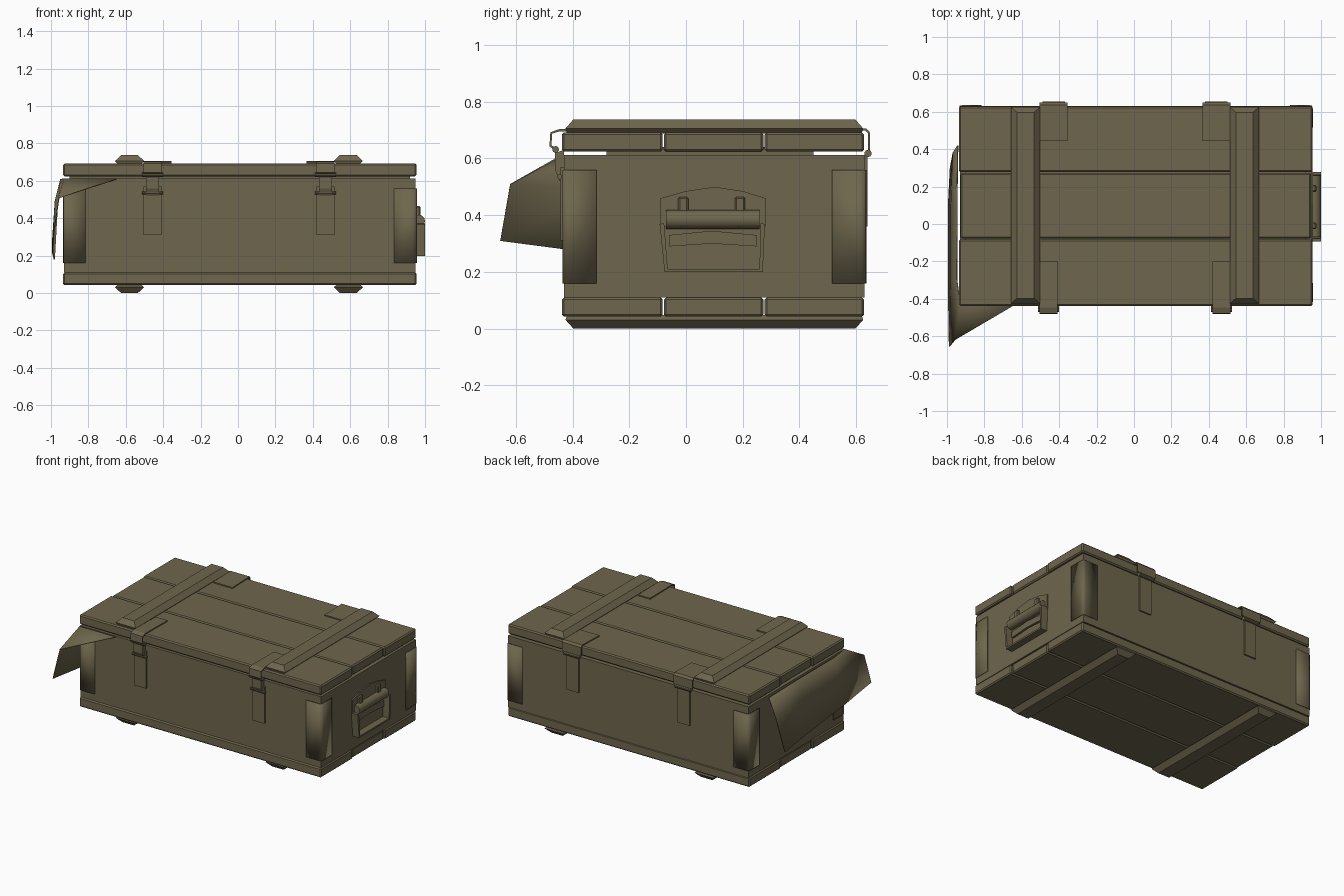
import bpy
import bmesh
from mathutils import Vector

if "Cube" in bpy.data.objects:
    bpy.data.objects.remove(bpy.data.objects["Cube"], do_unlink=True)

OLIVE = (0.156, 0.133, 0.074, 1.0)
paint = bpy.data.materials.new("olive_paint")
paint.use_nodes = True
paint.diffuse_color = OLIVE
paint.node_tree.nodes["Principled BSDF"].inputs["Base Color"].default_value = OLIVE

LEFT, RIGHT, FRONT, BACK = -0.93, 0.95, -0.43, 0.63
BODY_LOW, BODY_HIGH = 0.11, 0.612


def finish(name, bm, smooth=False):
    bmesh.ops.recalc_face_normals(bm, faces=bm.faces)
    mesh = bpy.data.meshes.new(name)
    bm.to_mesh(mesh)
    bm.free()
    mesh.materials.append(paint)
    obj = bpy.data.objects.new(name, mesh)
    bpy.context.collection.objects.link(obj)
    if smooth:
        bpy.ops.object.select_all(action="DESELECT")
        obj.select_set(True)
        bpy.context.view_layer.objects.active = obj
        bpy.ops.object.shade_smooth_by_angle(angle=0.6)
    return obj


def place(axis, p, depth):
    u, v = p
    return {"x": (depth, u, v), "y": (u, depth, v), "z": (u, v, depth)}[axis]


def box(name, xs, ys, zs, bevel=0.0):
    """Block between pairs of limits, with optional chamfered edges."""
    bm = bmesh.new()
    bmesh.ops.create_cube(bm, size=1)
    for v in bm.verts:
        v.co = Vector([sum(r) / 2 + c * (r[1] - r[0]) for c, r in zip(v.co, (xs, ys, zs))])
    if bevel:
        bmesh.ops.bevel(bm, geom=bm.edges[:], offset=bevel, segments=1, affect="EDGES")
    return finish(name, bm)


def prism(name, points, axis, start, end):
    """Closed outline extruded along an axis."""
    bm = bmesh.new()
    a = [bm.verts.new(place(axis, p, start)) for p in points]
    b = [bm.verts.new(place(axis, p, end)) for p in points]
    bm.faces.new(a)
    bm.faces.new(b[::-1])
    for i in range(len(a)):
        j = (i + 1) % len(a)
        bm.faces.new((a[i], a[j], b[j], b[i]))
    return finish(name, bm)


def ribbon(name, path, axis, start, end, thickness, smooth=False):
    """Bent sheet-metal strip following an open path."""
    bm = bmesh.new()
    a = [bm.verts.new(place(axis, p, start)) for p in path]
    b = [bm.verts.new(place(axis, p, end)) for p in path]
    for i in range(len(a) - 1):
        bm.faces.new((a[i], a[i + 1], b[i + 1], b[i]))
    obj = finish(name, bm, smooth)
    solid = obj.modifiers.new("thickness", "SOLIDIFY")
    solid.thickness = thickness
    solid.offset = 0
    return obj


def rod(name, start, end, radius, sides=10):
    start, end = Vector(start), Vector(end)
    bm = bmesh.new()
    bmesh.ops.create_cone(bm, cap_ends=True, segments=sides, radius1=radius,
                          radius2=radius, depth=(end - start).length)
    turn = (end - start).to_track_quat("Z", "Y")
    for v in bm.verts:
        v.co = turn @ v.co + (start + end) / 2
    return finish(name, bm, True)


# Main chest
box("chest_body", (LEFT, RIGHT), (FRONT, BACK), (BODY_LOW, BODY_HIGH))

# Lid and floor, three boards each
joints = (FRONT - 0.01, -0.08, 0.275, BACK)
for layer, low, high in (("lid", 0.624, 0.692), ("floor", 0.042, BODY_LOW)):
    for i, part in enumerate(("front", "middle", "back")):
        trim = 0.008 if part == "middle" else 0.0
        box(f"{layer}_{part}_board", (LEFT - 0.005 + trim, RIGHT + 0.005 - trim),
            (joints[i] + 0.002, joints[i + 1] - 0.002), (low, high), 0.008)
# Inner rim that seats the lid at its ends
box("lid_rim", (LEFT + 0.03, RIGHT - 0.03), (-0.28, 0.45), (0.6, 0.64))

# Cross battens above and below, with sloped sides and ends
def batten(name, cx, base, tip):
    bm = bmesh.new()
    rings = []
    middle = base + (tip - base) * 0.35
    for z, half, inset in ((base, 0.06, 0.006), (middle, 0.078, 0.0), (tip, 0.045, 0.028)):
        y0, y1 = FRONT + 0.005 + inset, BACK - 0.005 - inset
        rings.append([bm.verts.new((cx + sx * half, y, z))
                      for sx, y in ((-1, y0), (1, y0), (1, y1), (-1, y1))])
    bm.faces.new(rings[0])
    bm.faces.new(rings[-1])
    for lower, upper in zip(rings, rings[1:]):
        for i in range(4):
            j = (i + 1) % 4
            bm.faces.new((lower[i], lower[j], upper[j], upper[i]))
    finish(name, bm)


for side, cx in (("right", -0.58), ("left", 0.59)):
    batten(f"{side}_top_batten", cx, 0.688, 0.738)
    batten(f"{side}_bottom_batten", cx, 0.048, 0.0)

# Corner guards wrapped around the four vertical edges
for x, sx, xname in ((LEFT, -1, "right"), (RIGHT, 1, "left")):
    for y, sy, yname in ((FRONT, -1, "front"), (BACK, 1, "back")):
        out, cut, reach = 0.003, 0.015, 0.115
        path = [(x - sx * reach, y + sy * out), (x - sx * cut, y + sy * out),
                (x, y), (x + sx * out, y - sy * cut), (x + sx * out, y - sy * reach)]
        ribbon(f"{yname}_{xname}_corner_guard", path, "z", 0.16, 0.56, 0.006, True)

# Front latches: lid strap, clasp and lower plate
for side, cx in (("right", -0.457), ("left", 0.468)):
    x0, x1 = cx - 0.047, cx + 0.047
    strap = [(-0.2, 0.697), (-0.445, 0.7), (-0.475, 0.69), (-0.478, 0.645), (-0.452, 0.625)]
    ribbon(f"{side}_latch_strap", strap, "x", x0, x1, 0.008)
    box(f"{side}_latch_plate", (x0, x1), (FRONT - 0.012, FRONT), (0.31, 0.57))
    clasp = [(FRONT, 0.63), (-0.462, 0.62), (-0.462, 0.56), (-0.445, 0.52), (FRONT, 0.52)]
    prism(f"{side}_latch_clasp", clasp, "x", x0 + 0.012, x1 - 0.012)
    rod(f"{side}_latch_pin", (x0 - 0.008, -0.46, 0.632), (x1 + 0.008, -0.46, 0.632), 0.012)
    rod(f"{side}_latch_pivot", (x0 - 0.008, -0.445, 0.535), (x1 + 0.008, -0.445, 0.535), 0.009)

# Back hinges: wide lid leaf, knuckle and narrow lower leaf
for side, cx in (("right", -0.43), ("left", 0.44)):
    leaf = [(0.445, 0.697), (0.635, 0.702), (0.645, 0.69), (0.645, 0.63)]
    ribbon(f"{side}_hinge_leaf", leaf, "x", cx - 0.075, cx + 0.075, 0.008)
    rod(f"{side}_hinge_knuckle", (cx - 0.06, 0.642, 0.618), (cx + 0.06, 0.642, 0.618), 0.013)
    box(f"{side}_hinge_strap", (cx - 0.047, cx + 0.047), (BACK, BACK + 0.01), (0.36, 0.615))

# Carrying handle: arched plate, lugs, grip and hanging frame
plate = [(-0.09, 0.36), (0.28, 0.36), (0.28, 0.46), (0.2, 0.485), (0.1, 0.5),
         (0.0, 0.485), (-0.09, 0.46)]
prism("handle_plate", plate, "x", RIGHT, RIGHT + 0.008)
for name, y in (("front", -0.01), ("back", 0.19)):
    box(f"handle_{name}_lug", (RIGHT, RIGHT + 0.025), (y - 0.018, y + 0.018), (0.41, 0.465), 0.006)
rod("handle_grip", (0.966, -0.07, 0.385), (0.966, 0.26, 0.385), 0.034, 12)
frame = [(-0.085, 0.37), (-0.07, 0.205), (0.265, 0.205), (0.27, 0.37)]
ribbon("handle_frame", frame, "x", RIGHT, 1.0, 0.016)
brace = [(-0.06, 0.29), (-0.06, 0.33), (0.09, 0.345), (0.25, 0.33), (0.25, 0.29), (0.09, 0.3)]
prism("handle_brace", brace, "x", RIGHT, RIGHT + 0.015)

# Loose flap hanging at the right end and flaring past the front corner
rows = [
    [(-0.945, 0.42, 0.6), (-0.95, 0.1, 0.61), (-0.95, -0.3, 0.61), (-0.93, -0.44, 0.612)],
    [(-0.97, 0.38, 0.45), (-0.98, 0.1, 0.48), (-0.98, -0.3, 0.49), (-0.96, -0.62, 0.51)],
    [(-0.985, 0.3, 0.18), (-0.995, 0.1, 0.22), (-0.995, -0.35, 0.27), (-0.99, -0.655, 0.31)],
]
bm = bmesh.new()
grid = [[bm.verts.new(p) for p in row] for row in rows]
for upper, lower in zip(grid, grid[1:]):
    for i in range(len(upper) - 1):
        bm.faces.new((upper[i], upper[i + 1], lower[i + 1], lower[i]))
tail = bm.verts.new((-0.65, -0.44, 0.612))
bm.faces.new((grid[0][-1], tail, grid[1][-1]))
flap = finish("loose_flap", bm, True)
flap.modifiers.new("thickness", "SOLIDIFY").thickness = 0.006
